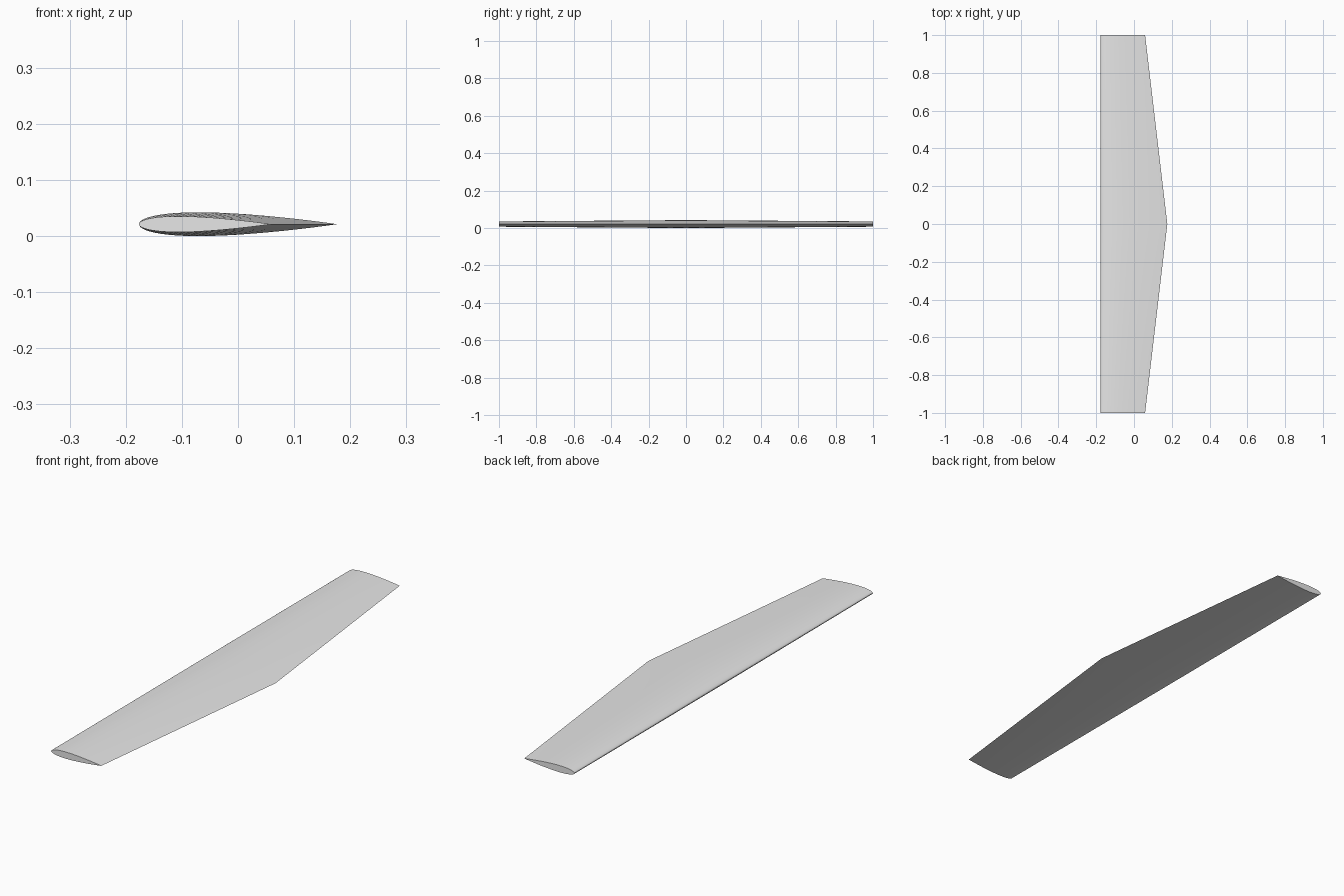
import bpy, bmesh, math

if "Cube" in bpy.data.objects:
    bpy.data.objects.remove(bpy.data.objects["Cube"], do_unlink=True)

ROOT_CHORD = 6 / 17
TIP_CHORD = ROOT_CHORD * 2 / 3
THICKNESS = 0.12
LEADING_X = -ROOT_CHORD / 2
MID_Z = ROOT_CHORD * THICKNESS / 2
STEPS = 32

metal = bpy.data.materials.new("light_grey")
metal.use_nodes = True
metal.diffuse_color = (0.8, 0.8, 0.8, 1)
metal.node_tree.nodes["Principled BSDF"].inputs["Base Color"].default_value = (0.8, 0.8, 0.8, 1)


def half_thickness(t):
    """Symmetric airfoil half thickness at chord fraction t, closed at the trailing edge."""
    return 5 * THICKNESS * (0.2969 * math.sqrt(t) - 0.126 * t - 0.3516 * t**2
                            + 0.2843 * t**3 - 0.1036 * t**4)


def airfoil_loop(bm, y, chord):
    """Ring of vertices: trailing edge, over the top, around the nose and back below."""
    ring = []
    for i in range(2 * STEPS):
        angle = math.pi * i / STEPS
        t = (1 + math.cos(angle)) / 2
        side = 1 if i <= STEPS else -1
        z = 0 if i == 0 else side * half_thickness(t) * chord
        ring.append(bm.verts.new((LEADING_X + t * chord, y, MID_Z + z)))
    return ring


# Wing skin lofted tip to root to tip, with flat end caps
bm = bmesh.new()
rings = [airfoil_loop(bm, y, c) for y, c in ((-1, TIP_CHORD), (0, ROOT_CHORD), (1, TIP_CHORD))]
for a, b in zip(rings, rings[1:]):
    for i in range(len(a)):
        j = (i + 1) % len(a)
        bm.faces.new((a[i], a[j], b[j], b[i]))
bm.faces.new(rings[0])
bm.faces.new(rings[-1])
bmesh.ops.recalc_face_normals(bm, faces=bm.faces)

mesh = bpy.data.meshes.new("wing")
bm.to_mesh(mesh)
bm.free()
mesh.materials.append(metal)
wing = bpy.data.objects.new("wing", mesh)
bpy.context.collection.objects.link(wing)

# Smooth skin with crisp trailing edge and tips
bpy.ops.object.select_all(action="DESELECT")
wing.select_set(True)
bpy.context.view_layer.objects.active = wing
bpy.ops.object.shade_smooth_by_angle(angle=math.radians(30))
